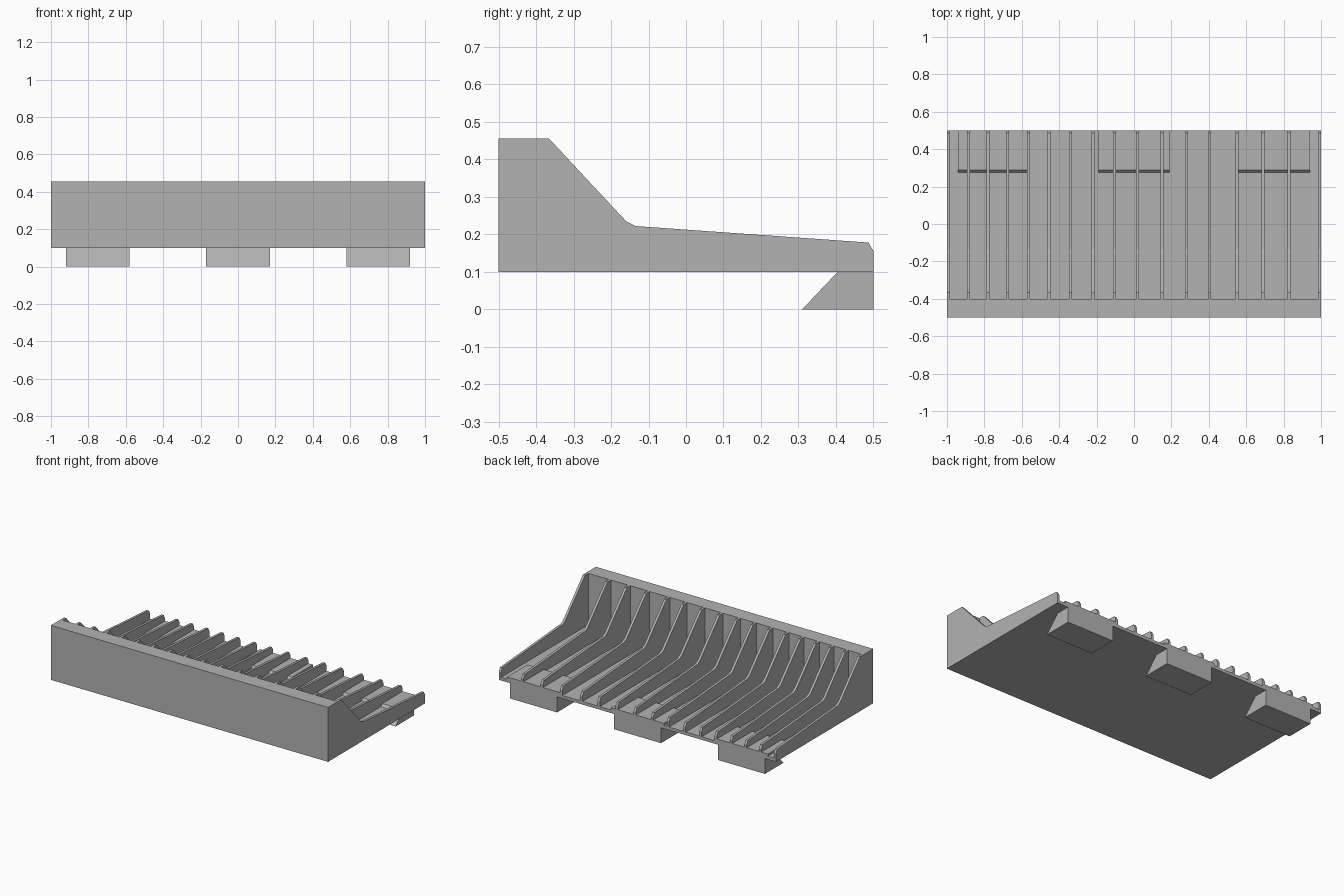
import bpy
import bmesh

cube = bpy.data.objects.get("Cube")
if cube:
    bpy.data.objects.remove(cube, do_unlink=True)

# Single grey plastic
grey = bpy.data.materials.new("grey_plastic")
grey.use_nodes = True
colour = (0.45, 0.45, 0.45, 1)
grey.diffuse_color = colour
grey.node_tree.nodes["Principled BSDF"].inputs["Base Color"].default_value = colour


def extrude_profile(name, profile, x0, x1):
    """Extrude a (y, z) outline from x0 to x1."""
    bm = bmesh.new()
    face = bm.faces.new([bm.verts.new((x0, y, z)) for y, z in profile])
    result = bmesh.ops.extrude_face_region(bm, geom=[face])
    verts = [v for v in result["geom"] if isinstance(v, bmesh.types.BMVert)]
    bmesh.ops.translate(bm, verts=verts, vec=(x1 - x0, 0, 0))
    bmesh.ops.recalc_face_normals(bm, faces=bm.faces)
    mesh = bpy.data.meshes.new(name)
    bm.to_mesh(mesh)
    bm.free()
    mesh.materials.append(grey)
    obj = bpy.data.objects.new(name, mesh)
    bpy.context.collection.objects.link(obj)
    return obj


BASE, FLOOR, TOP = 0.10, 0.12, 0.455
BACK, FRONT, WALL = 0.5, -0.5, -0.4

# Front wall and floor share one L-shaped outline
extrude_profile("wall_and_floor", [
    (FRONT, BASE), (BACK, BASE), (BACK, FLOOR),
    (WALL, FLOOR), (WALL, TOP), (FRONT, TOP)], -1, 1)

# Dividers, spaced wider towards the left side
rib_profile = [
    (WALL, BASE), (BACK, BASE), (BACK, 0.155), (0.487, 0.178),
    (-0.135, 0.222), (-0.16, 0.235), (-0.365, TOP), (WALL, TOP)]
rib_centres = [-0.992, -0.885, -0.78, -0.675, -0.565, -0.455, -0.34, -0.22,
               -0.105, 0.02, 0.15, 0.28, 0.405, 0.55, 0.69, 0.83, 0.992]
for i, x in enumerate(rib_centres):
    extrude_profile(f"divider_{i + 1}", rib_profile, x - 0.008, x + 0.008)

# Hooked feet with a raised floor pad above each
foot_profile = [(0.31, 0), (BACK, 0), (BACK, BASE), (0.405, BASE)]
pad_profile = [(0.275, FLOOR), (BACK, FLOOR), (BACK, 0.135), (0.29, 0.135)]
for side, x in (("right", -0.75), ("middle", 0), ("left", 0.75)):
    extrude_profile(f"{side}_foot", foot_profile, x - 0.17, x + 0.17)
    extrude_profile(f"{side}_floor_pad", pad_profile, x - 0.19, x + 0.19)
